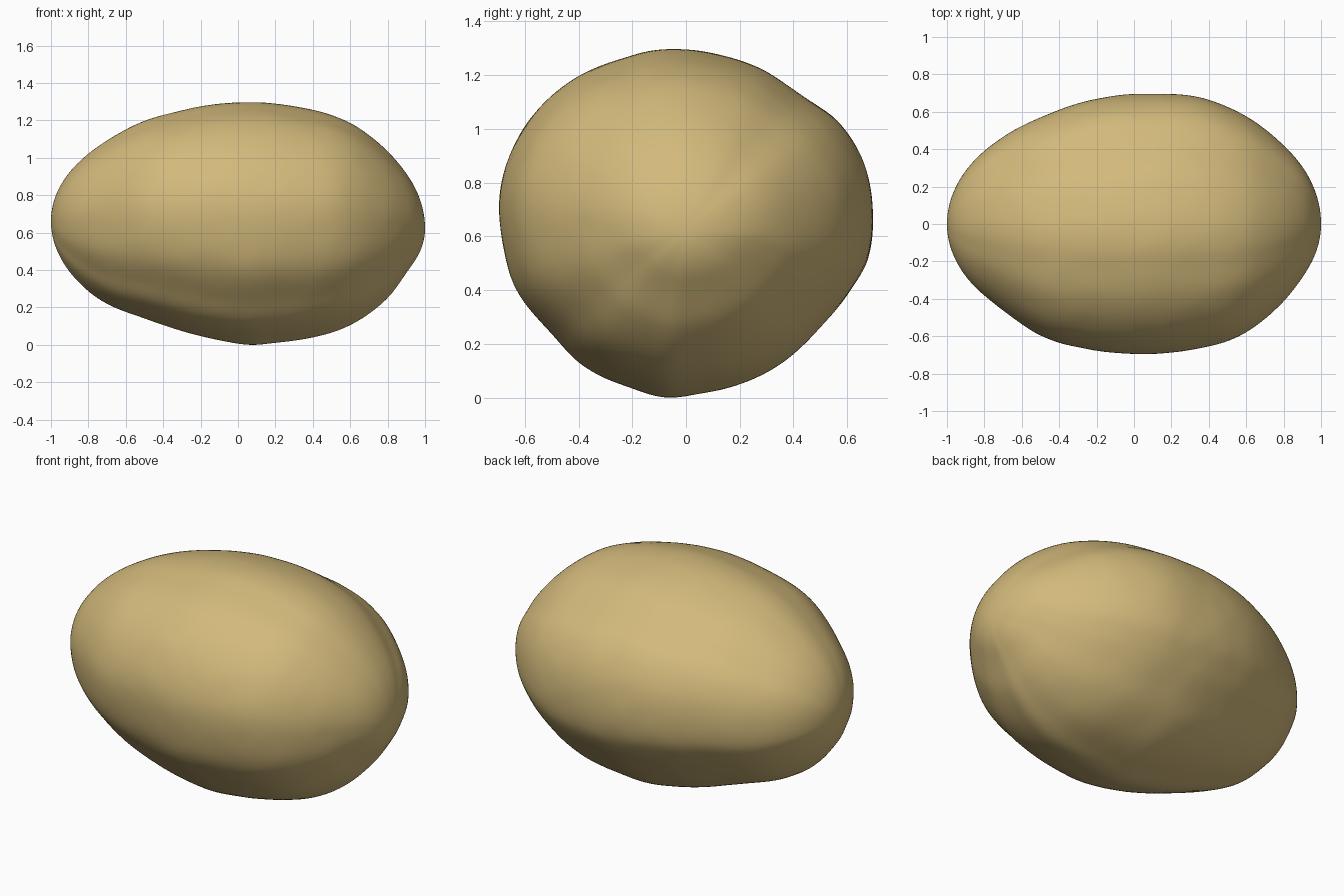
import bpy, bmesh, math
from mathutils import Vector, noise

if "Cube" in bpy.data.objects:
    bpy.data.objects.remove(bpy.data.objects["Cube"])

# silhouette readings (x, extent); divided by the sphere profile they vary slowly
TOP = [(-.8, 1.02), (-.5, 1.195), (-.31, 1.25), (0, 1.295), (.32, 1.27), (.6, 1.185), (.76, 1.07), (.92, .885)]
BOTTOM = [(-.8, .285), (-.5, .14), (-.2, .045), (.05, 0), (.22, .012), (.6, .105), (.81, .26), (.94, .44)]
BACK = [(-.8, .39), (-.5, .57), (-.24, .66), (.08, .695), (.35, .675), (.59, .58), (.8, .42), (.94, .24)]
FRONT = [(-.8, -.38), (-.5, -.59), (-.24, -.665), (.03, -.69), (.35, -.66), (.59, -.58), (.8, -.41), (.94, -.22)]
# cross-section outline (y, z)
SECTION = [(-.02, 1.293), (.11, 1.275), (.275, 1.22), (.42, 1.125), (.57, 1.015), (.65, .885), (.69, .70),
           (.67, .51), (.61, .40), (.5, .265), (.37, .14), (.2, .05), (.05, .015), (-.08, 0), (-.21, .035),
           (-.39, .12), (-.505, .24), (-.635, .41), (-.685, .585), (-.69, .775), (-.6, 1.005),
           (-.505, 1.115), (-.395, 1.195), (-.245, 1.255), (-.135, 1.285)]


def smooth(points, x):
    """Cubic Hermite interpolation, held constant beyond the ends."""
    if x <= points[0][0]:
        return points[0][1]
    if x >= points[-1][0]:
        return points[-1][1]
    i = max(k for k in range(len(points) - 1) if points[k][0] <= x)

    def slope(k):
        a, b = points[max(k - 1, 0)], points[min(k + 1, len(points) - 1)]
        return (b[1] - a[1]) / (b[0] - a[0]) if 0 < k < len(points) - 1 else 0
    (x0, y0), (x1, y1) = points[i], points[i + 1]
    h = x1 - x0
    t = (x - x0) / h
    return ((2*t**3 - 3*t*t + 1) * y0 + (t**3 - 2*t*t + t) * h * slope(i)
            + (3*t*t - 2*t**3) * y1 + (t**3 - t*t) * h * slope(i + 1))


def axis(x):
    return .64 - .02 * x


def ratios(points, centre):
    return [(x, (v - centre(x)) / math.sqrt(1 - x * x)) for x, v in points]


top, bottom = ratios(TOP, axis), ratios(BOTTOM, axis)
back, front = (ratios(p, lambda x: 0) for p in (BACK, FRONT))

# section as radius against angle, wrapped at both ends
polar = sorted((math.atan2((z - .6465) / .6465, y / .69), math.hypot(y / .69, (z - .6465) / .6465))
               for y, z in SECTION)
tau = 2 * math.pi
polar = [(a - tau, r) for a, r in polar[-3:]] + polar + [(a + tau, r) for a, r in polar[:3]]

# pebble body: a sphere with its poles on x, reshaped to the outlines
bm = bmesh.new()
bmesh.ops.create_uvsphere(bm, u_segments=160, v_segments=100, radius=1)
for v in bm.verts:
    x, a = max(-1, min(1, v.co.z)), math.atan2(v.co.y, v.co.x)
    s = math.sqrt(max(0, 1 - x * x))
    r = smooth(polar, a) if s > 1e-5 else 0
    t, b, k, f = (smooth(p, x) for p in (top, bottom, back, front))
    y = s * ((k + f) / 2 + (k - f) / 2 * r * math.cos(a))
    z = axis(x) + s * ((t + b) / 2 + (t - b) / 2 * r * math.sin(a))
    p = Vector((x, y, z))
    # faint worn surface
    bump = .004 * noise.noise(p * 4) + .002 * noise.noise(p * 9)
    # small pits
    for q in ((.83, -.38, .63), (-.53, -.4, 1.0)):
        bump -= .006 * math.exp(-(p - Vector(q)).length_squared / .0015)
    v.co = p + Vector((0, y, z - axis(x))) * bump
bmesh.ops.recalc_face_normals(bm, faces=bm.faces)
low = min(v.co.z for v in bm.verts)
bmesh.ops.translate(bm, verts=bm.verts, vec=(0, 0, -low))
mesh = bpy.data.meshes.new("pebble")
bm.to_mesh(mesh)
bm.free()
mesh.shade_smooth()

sand = bpy.data.materials.new("sandy tan")
sand.diffuse_color = (.65, .49, .2, 1)
sand.use_nodes = True
sand.node_tree.nodes["Principled BSDF"].inputs["Base Color"].default_value = sand.diffuse_color
mesh.materials.append(sand)
bpy.context.collection.objects.link(bpy.data.objects.new("pebble", mesh))
